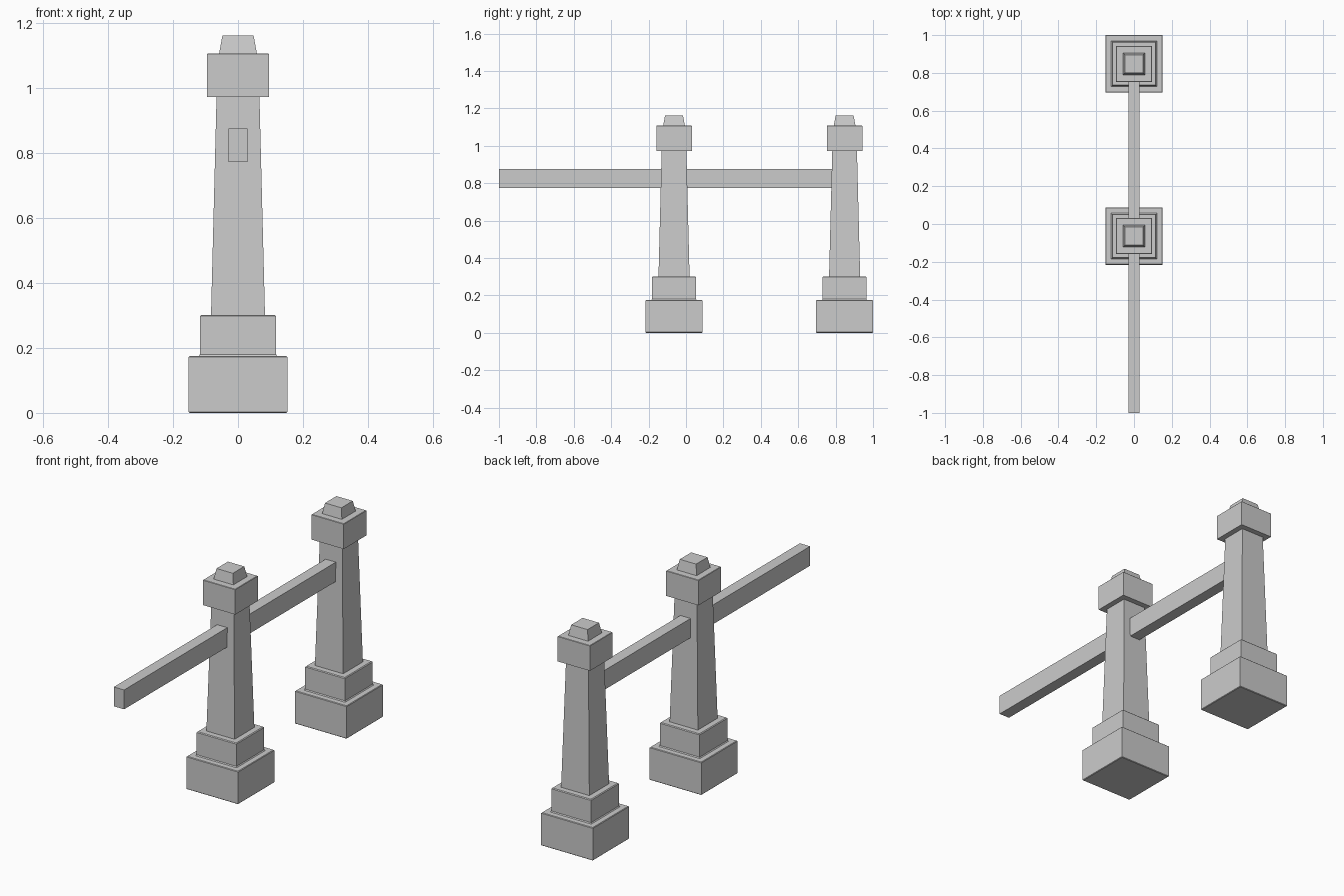
import bpy, bmesh

if "Cube" in bpy.data.objects:
    bpy.data.objects.remove(bpy.data.objects["Cube"])

POST_Y = (-0.064, 0.848)

# Square post outline from the ground up: (half width, height)
PROFILE = [
    (0.149, 0.0), (0.152, 0.003), (0.152, 0.172), (0.149, 0.175),   # plinth
    (0.121, 0.175), (0.117, 0.180), (0.117, 0.298), (0.113, 0.302), # second step
    (0.083, 0.302), (0.066, 0.973),                                 # tapered shaft
    (0.095, 0.973), (0.095, 1.105), (0.093, 1.107),                 # cap
    (0.058, 1.107), (0.048, 1.162),                                 # finial
]


def add_object(name, bm):
    bmesh.ops.recalc_face_normals(bm, faces=bm.faces)
    mesh = bpy.data.meshes.new(name)
    bm.to_mesh(mesh)
    bm.free()
    obj = bpy.data.objects.new(name, mesh)
    bpy.context.collection.objects.link(obj)
    return obj


def square_post(name, y):
    bm = bmesh.new()
    rings = [[bm.verts.new((sx * h, sy * h, z))
              for sx, sy in ((-1, -1), (1, -1), (1, 1), (-1, 1))]
             for h, z in PROFILE]
    for a, b in zip(rings, rings[1:]):
        for i in range(4):
            j = (i + 1) % 4
            bm.faces.new((a[i], a[j], b[j], b[i]))
    bm.faces.new(rings[0][::-1])
    bm.faces.new(rings[-1])
    add_object(name, bm).location.y = y


def rail(name, y0, y1):
    bm = bmesh.new()
    bmesh.ops.create_cube(bm, size=1)
    bmesh.ops.scale(bm, vec=(0.06, y1 - y0, 0.103), verts=bm.verts)
    add_object(name, bm).location = (0, (y0 + y1) / 2, 0.8245)


# Posts
for label, y in zip(("front", "back"), POST_Y):
    square_post(label + "_post", y)

# Rails, each let slightly into the post shafts
rail("front_rail", -1.0, POST_Y[0] - 0.065)
rail("back_rail", POST_Y[0] + 0.065, POST_Y[1] - 0.065)
